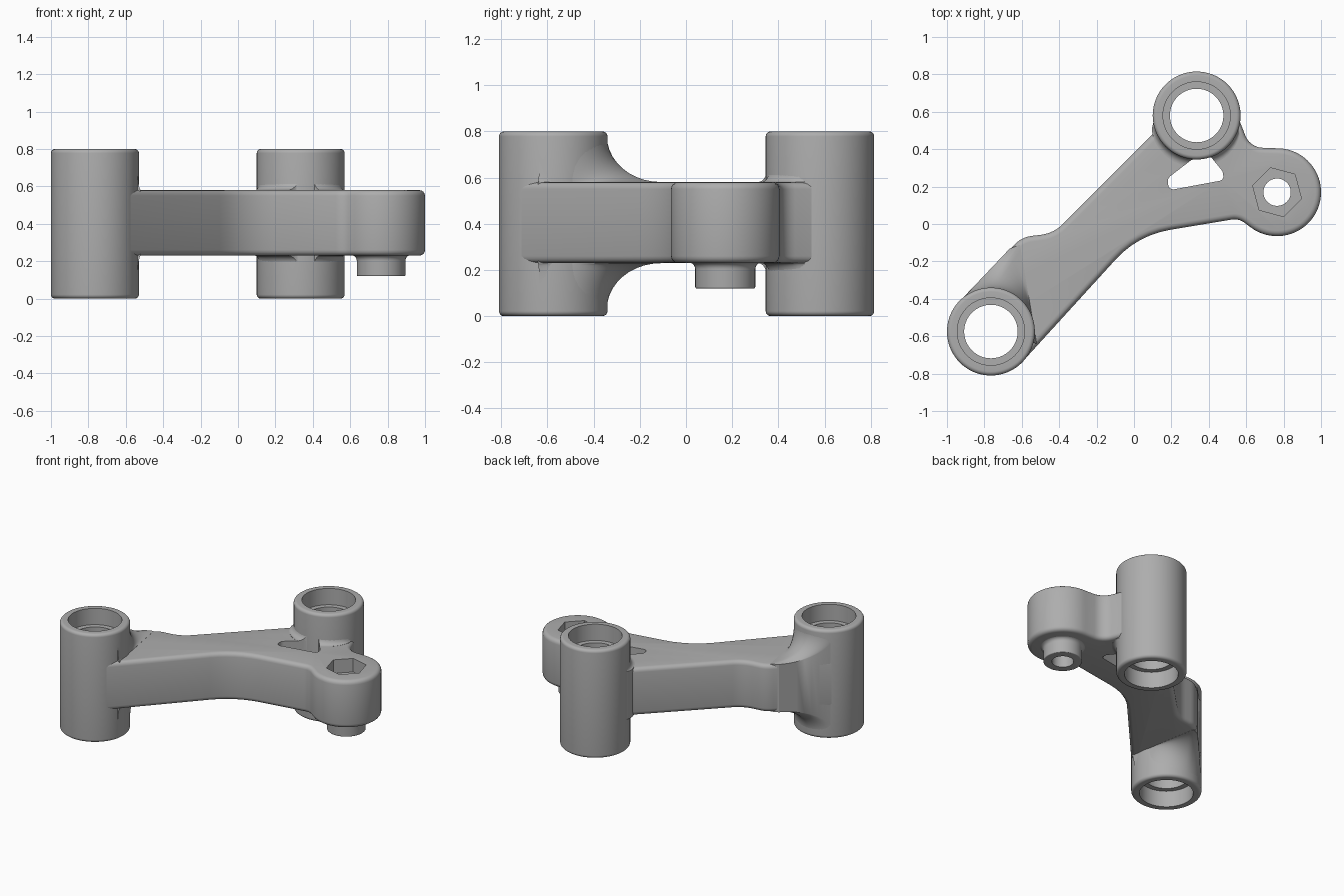
import bpy, bmesh
from math import sin, cos, pi, radians, tan
from mathutils import Vector

if "Cube" in bpy.data.objects:
    bpy.data.objects.remove(bpy.data.objects["Cube"], do_unlink=True)

steel = bpy.data.materials.new("satin grey")
steel.use_nodes = True
GREY = (0.42, 0.42, 0.42, 1)
steel.diffuse_color = GREY
steel.node_tree.nodes["Principled BSDF"].inputs["Base Color"].default_value = GREY

A, B, C = Vector((-0.765, -0.575)), Vector((0.335, 0.58)), Vector((0.765, 0.17))
TOP, LOW, HIGH, MID = 0.8, 0.23, 0.58, 0.4


def rounded(corners, steps=6):
    """Turn (x, y, radius) corners into a closed outline with arcs."""
    out, n = [], len(corners)
    for i, (x, y, r) in enumerate(corners):
        p = Vector((x, y))
        a = Vector(corners[i - 1][:2]) - p
        b = Vector(corners[(i + 1) % n][:2]) - p
        if r == 0:
            out.append(p)
            continue
        half = a.angle(b) / 2
        d = min(r / tan(half), 0.48 * a.length, 0.48 * b.length)
        r = d * tan(half)
        mid = p + (a.normalized() + b.normalized()).normalized() * (r / sin(half))
        u = p + a.normalized() * d - mid
        v = p + b.normalized() * d - mid
        ang = u.angle(v)
        for k in range(steps + 1):
            t = k / steps
            out.append(mid + (u * sin((1 - t) * ang) + v * sin(t * ang)) / sin(ang))
    return out


def circle(centre, r, start=0, end=360, n=64):
    return [centre + Vector((cos(a), sin(a))) * r
            for a in (radians(start + (end - start) * k / n) for k in range(n))]


def make(name, bm):
    bmesh.ops.remove_doubles(bm, verts=bm.verts, dist=0.0001)
    bmesh.ops.recalc_face_normals(bm, faces=bm.faces)
    mesh = bpy.data.meshes.new(name)
    bm.to_mesh(mesh)
    bm.free()
    mesh.materials.append(steel)
    ob = bpy.data.objects.new(name, mesh)
    bpy.context.collection.objects.link(ob)
    return ob


def prism(name, outline, z0, z1, round_edge=0):
    bm = bmesh.new()
    face = bm.faces.new([bm.verts.new((p.x, p.y, z0)) for p in outline])
    new = bmesh.ops.extrude_face_region(bm, geom=[face], use_keep_orig=True)["geom"]
    bmesh.ops.translate(bm, vec=(0, 0, z1 - z0),
                        verts=[g for g in new if isinstance(g, bmesh.types.BMVert)])
    bmesh.ops.recalc_face_normals(bm, faces=bm.faces)
    if round_edge:
        rims = [e for e in bm.edges if abs(e.verts[0].co.z - e.verts[1].co.z) < 1e-5]
        bmesh.ops.bevel(bm, geom=rims, offset=round_edge, segments=4, profile=0.5,
                        affect='EDGES', clamp_overlap=True)
    return make(name, bm)


def lathe(name, centre, corners):
    bm = bmesh.new()
    ring = [bm.verts.new((centre.x + p.x, centre.y, p.y)) for p in rounded(corners)]
    edges = [bm.edges.new((ring[i - 1], ring[i])) for i in range(len(ring))]
    bmesh.ops.spin(bm, geom=ring + edges, cent=(centre.x, centre.y, 0), axis=(0, 0, 1),
                   angle=2 * pi, steps=72)
    return make(name, bm)


def fillet(name, inner, rim, outer, top, steps=10):
    """Concave web from a tube's wall down to the arm, mirrored below."""
    bm = bmesh.new()
    rows = []
    for q, p, o in zip(inner, rim, outer):
        row = [(q.x, q.y, top)]
        for k in range(steps + 1):
            a = pi / 2 * k / steps
            xy = p.lerp(o, 1 - cos(a))
            row.append((xy.x, xy.y, top + (HIGH + 0.001 - top) * sin(a)))
        row += [(x, y, 2 * MID + 0.01 * (z < top) - z) for x, y, z in reversed(row)]
        rows.append([bm.verts.new(c) for c in row])
    n = len(rows[0])
    for r, s in zip(rows, rows[1:]):
        for k in range(n):
            bm.faces.new((r[k - 1], r[k], s[k], s[k - 1]))
    bm.faces.new(rows[0])
    bm.faces.new(rows[-1])
    return make(name, bm)


def cut(ob, cutters):
    bpy.context.view_layer.objects.active = ob
    for c in cutters:
        c.hide_render = True
        mod = ob.modifiers.new("cut", 'BOOLEAN')
        mod.operation, mod.solver, mod.object = 'DIFFERENCE', 'EXACT', c
        bpy.ops.object.modifier_apply(modifier=mod.name)


# Bored tubes with a stepped bore at both ends
def tube(name, centre):
    return lathe(name, centre, [
        (0.235, 0, 0.022), (0.235, TOP, 0.022), (0.18, TOP, 0), (0.18, TOP - 0.12, 0),
        (0.143, TOP - 0.12, 0), (0.143, 0.12, 0), (0.18, 0.12, 0), (0.18, 0, 0)])


parts = [tube("long_end_tube", A), tube("middle_tube", B)]

# Flat arm joining the tubes and the rounded pivot end
pivot_arc = [(p.x, p.y, 0) for p in circle(C, 0.235, 233, 457, 40)]
arm = prism("arm", rounded(
    [(-0.595, -0.735, 0), (0.02, -0.06, 0.5), (0.56, 0.03, 0.15)] + pivot_arc +
    [(0.62, 0.41, 0.16), (0.565, 0.55, 0), (B.x, B.y, 0), (0.115, 0.55, 0),
     (0.11, 0.49, 0.12), (-0.43, -0.05, 0.2), (-0.6, -0.07, 0.15),
     (-0.93, -0.41, 0), (A.x, A.y, 0)]), LOW, HIGH, 0.03)

# Spigot under the pivot end
parts.append(lathe("pivot_spigot", C, [
    (0.073, 0.12, 0), (0.13, 0.12, 0.006), (0.13, 0.232, 0.04), (0.19, 0.232, 0),
    (0.19, 0.26, 0), (0.073, 0.26, 0)]))

# Sweeping web between the long end tube and the arm
N = 24
outer = []
for i in range(N + 1):
    s = i / N
    left, bulge, right = Vector((-0.665, -0.132)), Vector((-0.61, -0.11)), Vector((-0.52, -0.64))
    outer.append(left.lerp(bulge, s / 0.3) if s < 0.3 else bulge.lerp(right, (s - 0.3) / 0.7))
end = 135 - 150 * (N + 1) / N
web = fillet("end_web", circle(A, 0.2, 135, end, N + 1), circle(A, 0.232, 135, end, N + 1),
             outer, TOP - 0.018)

# Small fillet around the middle tube where it meets the arm
start, end = 190, 350
collar = fillet("middle_collar", circle(B, 0.2, start, end, N),
                circle(B, 0.232, start, end, N),
                [B + (p - B) * (1 + 0.17 * sin(pi * i / (N - 1)) ** 0.5)
                 for i, p in enumerate(circle(B, 0.236, start, end, N))], HIGH + 0.05)

# Openings: tube clearances, triangular window, bolt hole and hex pocket
window = prism("window_cutter", rounded([
    (0.185, 0.18, 0.035), (0.48, 0.235, 0.035), (0.475, 0.28, 0.04), (0.41, 0.36, 0.02),
    (0.31, 0.345, 0.06), (0.18, 0.245, 0.035)]), 0, 1)
cutters = [prism("clearance_cutter", circle(A, 0.2), 0, 1),
           prism("clearance_cutter", circle(B, 0.2), 0, 1),
           prism("bolt_cutter", circle(C, 0.073), 0, 1),
           prism("hex_cutter", circle(C, 0.135, 45, 405, 6), HIGH - 0.1, 1), window]
cut(arm, cutters)
cut(collar, [window])
for c in cutters:
    bpy.data.objects.remove(c, do_unlink=True)
parts += [arm, web, collar]

# Smooth shading with crisp edges
bpy.ops.object.select_all(action='DESELECT')
for ob in parts:
    ob.select_set(True)
bpy.context.view_layer.objects.active = arm
bpy.ops.object.shade_smooth_by_angle(angle=radians(32))
